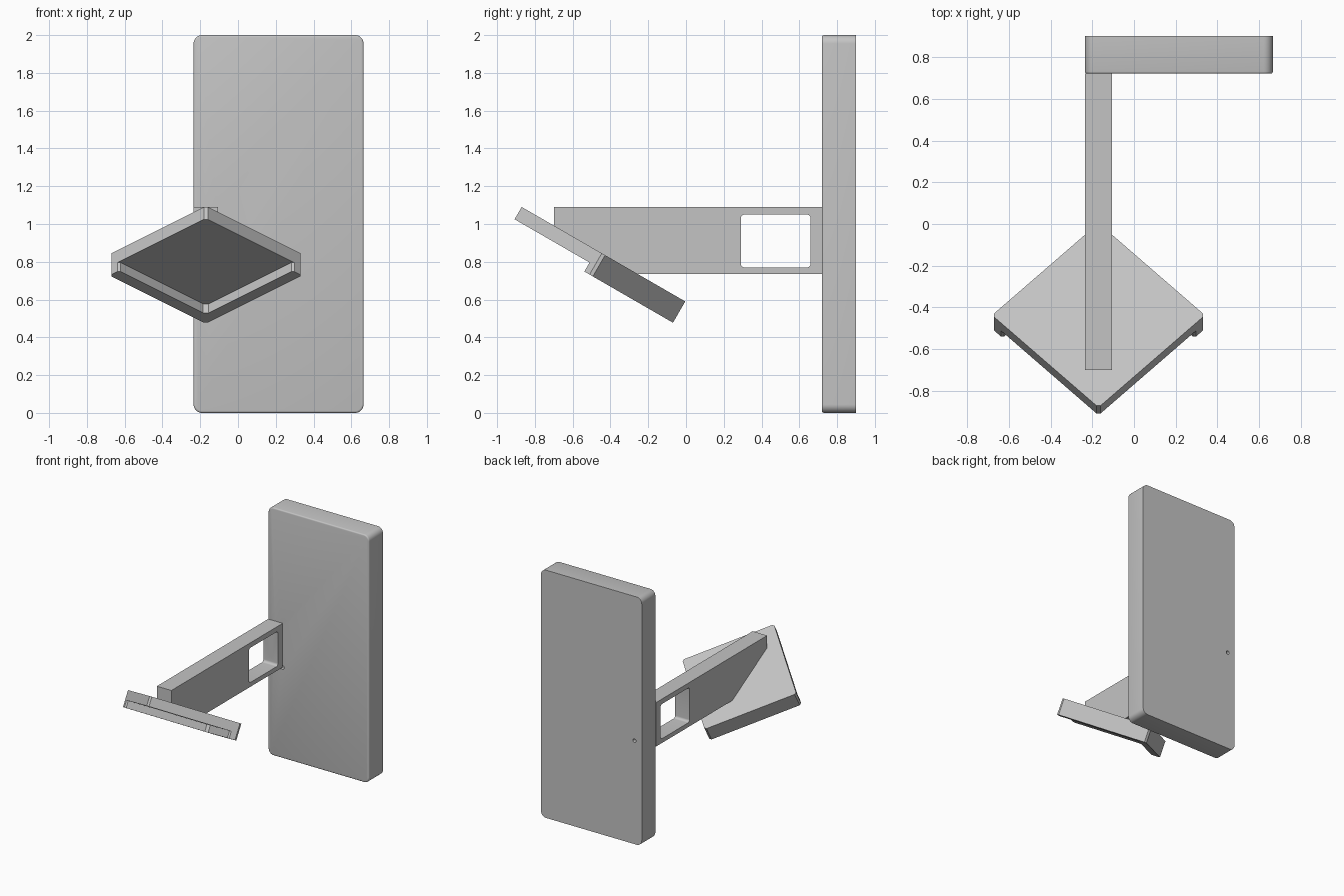
import bpy, bmesh, math
from mathutils import Matrix, Vector

if "Cube" in bpy.data.objects:
    bpy.data.objects.remove(bpy.data.objects["Cube"])

# Single neutral finish
grey = bpy.data.materials.new("light_grey")
grey.use_nodes = True
grey.diffuse_color = (0.55, 0.55, 0.55, 1)
grey.node_tree.nodes["Principled BSDF"].inputs["Base Color"].default_value = grey.diffuse_color

TILT = math.radians(30)
# Frames that place a 2D profile: local z is the extrusion direction
SIDE = Matrix(((0, 0, 1, 0), (1, 0, 0, 0), (0, 1, 0, 0), (0, 0, 0, 1)))    # profile (y, z), along x
FRONT = Matrix(((1, 0, 0, 0), (0, 0, -1, 0), (0, 1, 0, 0), (0, 0, 0, 1)))  # profile (x, z), along -y
PLATE = Matrix.Translation((-0.17, -0.87, 1.09)) @ Matrix.Rotation(-TILT, 4, "X")


def prism(name, profile, low, high, frame, edge=0):
    """Extrude a profile from low to high in a frame, optionally rounding the high rim."""
    bm = bmesh.new()
    face = bm.faces.new([bm.verts.new((a, b, low)) for a, b in profile])
    out = bmesh.ops.extrude_face_region(bm, geom=[face], use_keep_orig=True)["geom"]
    top = [v for v in out if isinstance(v, bmesh.types.BMVert)]
    bmesh.ops.translate(bm, vec=(0, 0, high - low), verts=top)
    bmesh.ops.recalc_face_normals(bm, faces=bm.faces)
    if edge:
        rim = [e for e in bm.edges if all(v in top for v in e.verts)]
        bmesh.ops.bevel(bm, geom=rim, offset=edge, segments=3, profile=0.5, affect="EDGES")
    bm.transform(frame)
    bmesh.ops.recalc_face_normals(bm, faces=bm.faces)
    mesh = bpy.data.meshes.new(name)
    bm.to_mesh(mesh)
    bm.free()
    mesh.materials.append(grey)
    obj = bpy.data.objects.new(name, mesh)
    bpy.context.collection.objects.link(obj)
    return obj


def rounded(a0, a1, b0, b1, r, steps=8):
    """Rounded rectangle outline."""
    centres = [(a1 - r, b1 - r), (a0 + r, b1 - r), (a0 + r, b0 + r), (a1 - r, b0 + r)]
    points = []
    for quarter, (a, b) in enumerate(centres):
        for i in range(steps + 1):
            t = (quarter + i / steps) * math.pi / 2
            points.append((a + r * math.cos(t), b + r * math.sin(t)))
    return points


def drill(start, end, radius):
    """Round cutter between two points."""
    start, end = Vector(start), Vector(end)
    axis = end - start
    frame = Matrix.Translation(start) @ axis.to_track_quat("Z", "Y").to_matrix().to_4x4()
    ring = [(radius * math.cos(i * math.tau / 32), radius * math.sin(i * math.tau / 32)) for i in range(32)]
    return prism("cutter", ring, 0, axis.length, frame)


def cut(obj, cutters):
    """Subtract the cutters one by one and remove them."""
    for cutter in cutters:
        cutter.hide_render = True
        mod = obj.modifiers.new("cut", "BOOLEAN")
        mod.operation, mod.solver, mod.object = "DIFFERENCE", "EXACT", cutter
        graph = bpy.context.evaluated_depsgraph_get()
        graph.update()
        mesh = bpy.data.meshes.new_from_object(obj.evaluated_get(graph))
        obj.modifiers.clear()
        obj.data = mesh
        bpy.data.objects.remove(cutter)


def mirrored(half):
    """Close a half outline by mirroring it across the centre line."""
    return half + [(-a, b) for a, b in reversed(half)]


ARM_X = -0.17
BOLT_Z = (0.835, 0.985)

# Upright panel with rounded corners and a softened front rim
panel = prism("upright_panel", rounded(-0.235, 0.665, 0, 2, 0.045), -0.90, -0.72, FRONT, edge=0.01)
cut(panel, [drill((ARM_X, 0.70, z), (ARM_X, 0.95, z), 0.015) for z in BOLT_Z]
    # Small corner reliefs beside the arm joint
    + [drill((-0.107, 0.70, z), (-0.107, 0.76, z), 0.016) for z in (1.092, 0.733)])

# Support arm, its lower front cut to the slope of the plate
slope = math.tan(TILT)
arm = prism("support_arm", [(-0.70, 1.09), (-0.70, 1.09 - 0.17 * slope), (-0.87 + 0.355 / slope, 0.735),
                            (0.72, 0.735), (0.72, 1.09)], -0.235, -0.105, SIDE)
cutters = [prism("cutter", rounded(0.29, 0.66, 0.77, 1.05, 0.02), -0.4, 0.1, SIDE)]
# Bolt holes into the panel
cutters += [drill((ARM_X, 0.60, z), (ARM_X, 0.80, z), 0.015) for z in BOLT_Z]
# Counterbored holes square to the plate
normal = Vector((0, math.sin(TILT), math.cos(TILT)))
for y in (-0.225, -0.49):
    mouth = Vector((ARM_X, y, 1.09))
    depth = (y + 0.87) * math.sin(TILT)
    cutters.append(drill(mouth + normal * 0.1, mouth - normal * (depth - 0.08), 0.045))
    cutters.append(drill(mouth, mouth - normal * (depth + 0.01), 0.022))
cut(arm, cutters)

# Tilted square plate with clipped corners
plate = prism("tilted_plate", mirrored([(0.01, 0), (0.5, 0.49), (0.5, 0.51), (0.01, 1)]), -0.075, 0, PLATE)

# L-shaped lip below the two rear sides
lip = prism("plate_lip", mirrored([(0.015, 0.895), (0.452, 0.458), (0.468, 0.458), (0.5, 0.49),
                                   (0.5, 0.51), (0.01, 1)]), -0.13, -0.075, PLATE)

# Smooth the round parts while keeping edges crisp
bpy.ops.object.select_all(action="DESELECT")
for obj in (panel, arm, plate, lip):
    obj.select_set(True)
bpy.context.view_layer.objects.active = panel
bpy.ops.object.shade_smooth_by_angle(angle=math.radians(35))
